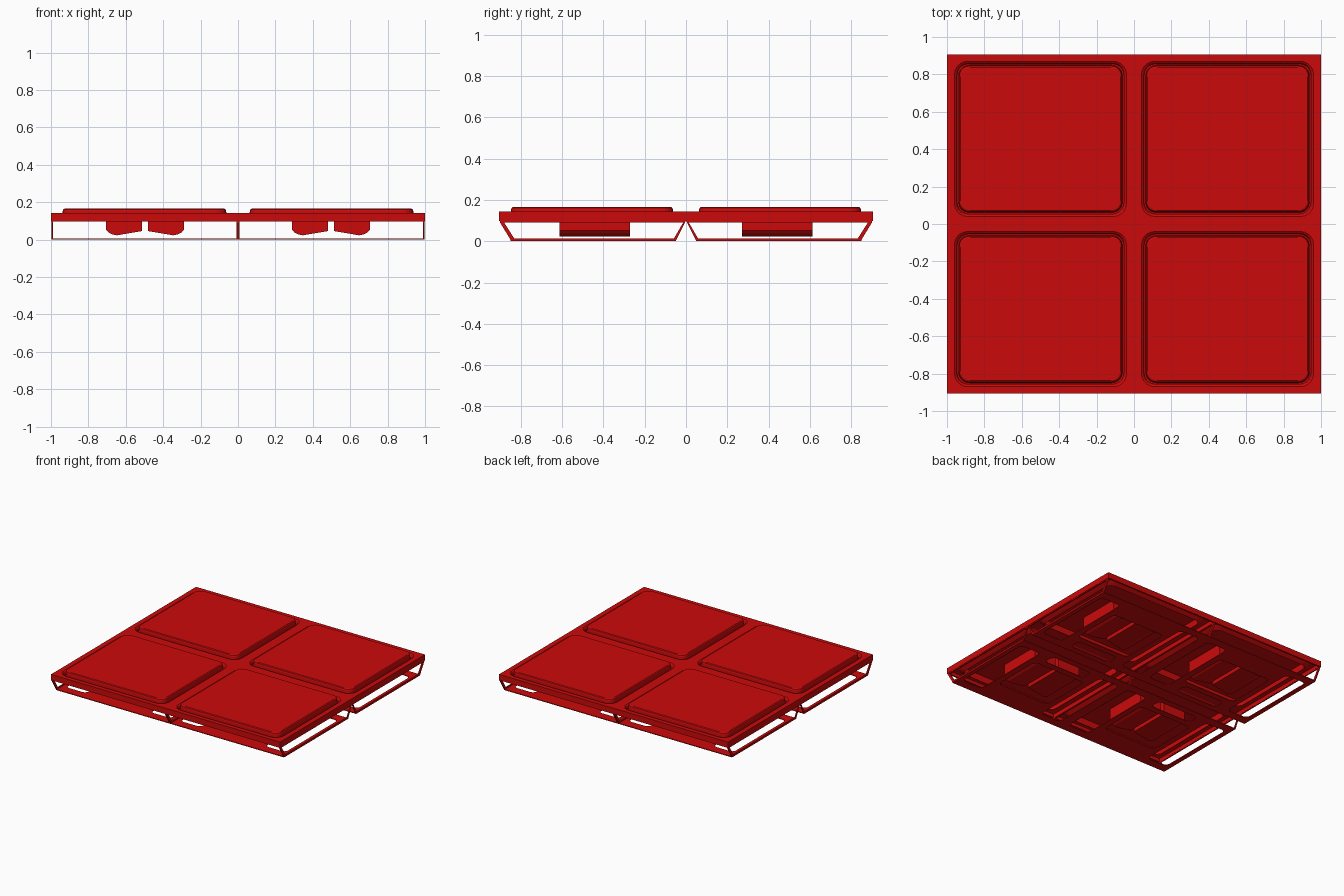
import bpy, bmesh, math

if "Cube" in bpy.data.objects:
    bpy.data.objects.remove(bpy.data.objects["Cube"])

red = bpy.data.materials.new("red")
red.diffuse_color = (0.6, 0.003, 0.003, 1)
red.use_nodes = True
red.node_tree.nodes["Principled BSDF"].inputs["Base Color"].default_value = red.diffuse_color
TILES = [(sx, sy) for sx in (-1, 1) for sy in (-1, 1)]


def rounded(cx, cy, hx, hy, r, n=5):
    """Outline of a rounded rectangle."""
    pts = []
    for k, (sx, sy) in enumerate([(1, 1), (-1, 1), (-1, -1), (1, -1)]):
        for i in range(n + 1):
            a = math.pi / 2 * (k + i / n)
            pts.append((cx + sx * (hx - r) + r * math.cos(a),
                        cy + sy * (hy - r) + r * math.sin(a)))
    return pts


def rect(x0, x1, y0, y1):
    return [(x0, y0), (x1, y0), (x1, y1), (x0, y1)]


def sheet(name, loops, depth, loc, rot=(0, 0, 0)):
    """Extruded flat shape with holes; loc is the middle of the thickness."""
    cu = bpy.data.curves.new(name, 'CURVE')
    cu.dimensions, cu.fill_mode, cu.extrude = '2D', 'BOTH', depth / 2
    for pts in loops:
        s = cu.splines.new('POLY')
        s.points.add(len(pts) - 1)
        for p, c in zip(s.points, pts):
            p.co = (c[0], c[1], 0, 1)
        s.use_cyclic_u = True
    ob = bpy.data.objects.new(name, cu)
    bpy.context.collection.objects.link(ob)
    ob.location, ob.rotation_euler = loc, rot
    bpy.ops.object.select_all(action='DESELECT')
    ob.select_set(True)
    bpy.context.view_layer.objects.active = ob
    bpy.ops.object.convert(target='MESH')
    ob = bpy.context.object
    ob.data.materials.clear()
    ob.data.materials.append(red)
    ob.data.shade_flat()
    return ob


def finish(name, bm):
    bmesh.ops.recalc_face_normals(bm, faces=bm.faces)
    me = bpy.data.meshes.new(name)
    bm.to_mesh(me)
    bm.free()
    me.materials.append(red)
    ob = bpy.data.objects.new(name, me)
    bpy.context.collection.objects.link(ob)
    return ob


# Top deck with four rounded openings, and the skirt around its rim
deck = [rect(-1, 1, -0.905, 0.905)]
deck += [rounded(sx * 0.5, sy * 0.455, 0.46, 0.415, 0.07) for sx, sy in TILES]
sheet("top_deck", deck, 0.02, (0, 0, 0.133))
sheet("deck_skirt", [rect(-1, 1, -0.905, 0.905), rect(-0.988, 0.988, -0.893, 0.893)],
      0.045, (0, 0, 0.1195))

# Hollow raised pad sitting in a groove: (inset from opening, height)
PAD = [(0.034, 0.152), (0.034, 0.1), (0.0, 0.123), (0.0, 0.143), (0.008, 0.136),
       (0.014, 0.118), (0.021, 0.118), (0.023, 0.152), (0.026, 0.161), (0.033, 0.166)]
for sx, sy in TILES:
    bm = bmesh.new()
    rings = []
    for d, z in PAD:
        pts = rounded(sx * 0.5, sy * 0.455, 0.46 - d, 0.415 - d, 0.07 - d * 0.6)
        rings.append([bm.verts.new((x, y, z)) for x, y in pts])
    for a, b in zip(rings, rings[1:]):
        for i in range(len(a)):
            j = (i + 1) % len(a)
            bm.faces.new((a[i], a[j], b[j], b[i]))
    bm.faces.new(rings[0])
    bm.faces.new(rings[-1])
    finish("raised_pad", bm)

# Pair of curved blocks hanging under each pad (profile in x, z from pad centre)
HANGER = [(0.015, 0.152), (0.015, 0.046), (0.15, 0.023), (0.175, 0.028),
          (0.195, 0.038), (0.208, 0.052), (0.208, 0.152)]
for sx, sy in TILES:
    for m in (-1, 1):
        bm = bmesh.new()
        f = bm.faces.new([bm.verts.new((sx * 0.497 + m * x, sy * 0.442 - 0.17, z))
                          for x, z in HANGER])
        ext = bmesh.ops.extrude_face_region(bm, geom=[f])
        bmesh.ops.translate(bm, vec=(0, 0.34, 0),
                            verts=[v for v in ext["geom"] if isinstance(v, bmesh.types.BMVert)])
        finish("hanging_block", bm)

# Base grids, one per row, with rounded windows (x0, x1, y0, y1) in each tile
WINDOWS = [(0.04, 0.22, 0.12, 0.78), (0.78, 0.96, 0.12, 0.78),
           (0.27, 0.73, 0.24, 0.65), (0.32, 0.68, 0.1, 0.19)]
for sy in (-1, 1):
    y0, y1 = sorted((sy * 0.05, sy * 0.85))
    loops = [rect(-0.995, 0.995, y0, y1)]
    for sx in (-1, 1):
        for xa, xb, ya, yb in WINDOWS:
            loops.append(rounded(sx * (xa + xb) / 2, sy * (ya + yb) / 2,
                                 (xb - xa) / 2, (yb - ya) / 2, 0.035))
    sheet("base_grid", loops, 0.006, (0, 0, 0.003))

    # Trapezoid side frames joining the base to the deck
    outer = [(0.0, 0.125), (0.0, 0.1), (0.05, 0.0), (0.845, 0.0), (0.9, 0.09), (0.9, 0.125)]
    inner = [(0.014, 0.09), (0.058, 0.014), (0.832, 0.014), (0.88, 0.09)]
    for x, w in ((-0.993, 0.009), (0, 0.015), (0.993, 0.009)):
        sheet("side_frame", [[(sy * a, b) for a, b in lp] for lp in (outer, inner)],
              w, (x, 0, 0), (math.pi / 2, 0, math.pi / 2))
